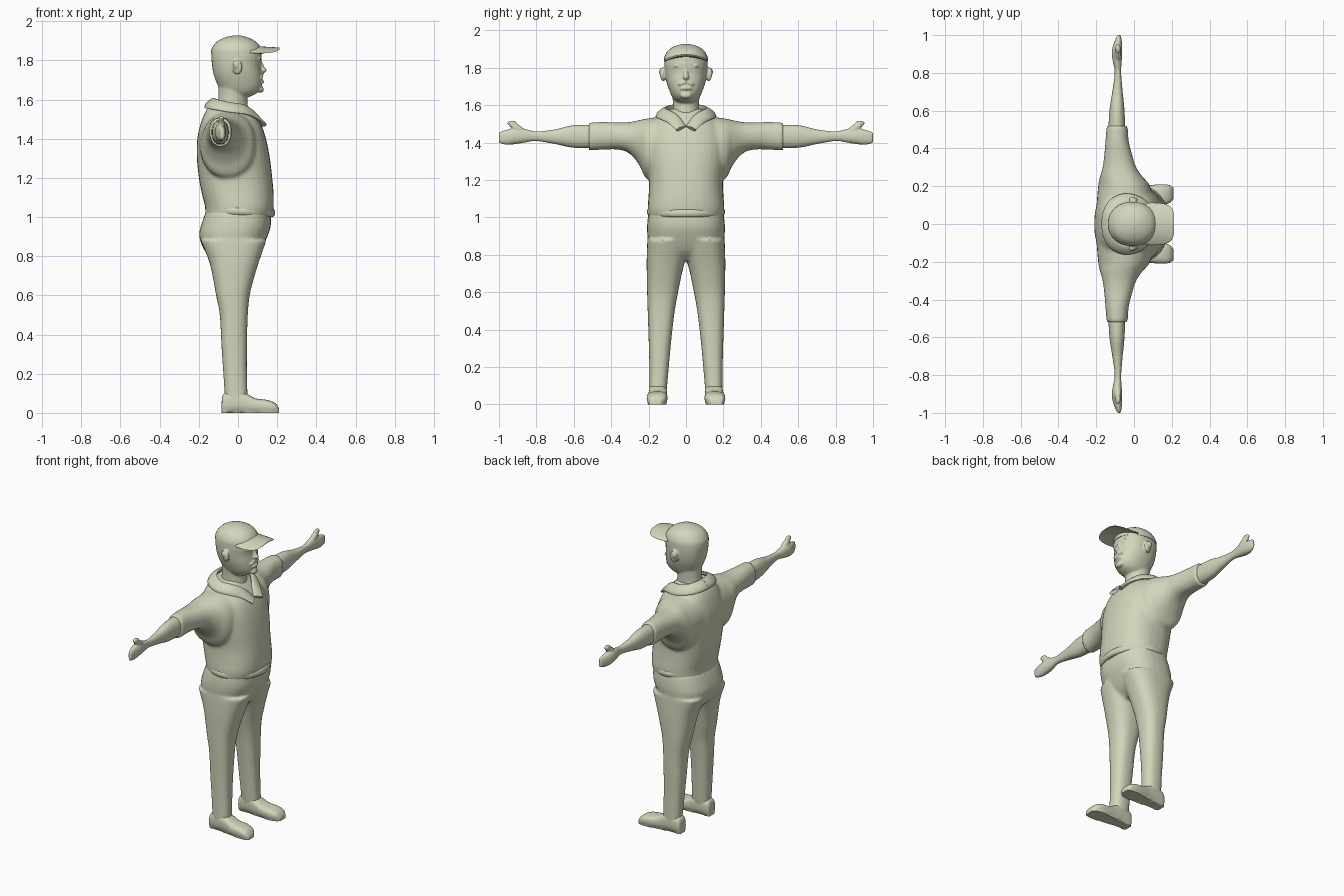
import bpy, bmesh, math
from mathutils import Vector, Matrix

if "Cube" in bpy.data.objects:
    bpy.data.objects.remove(bpy.data.objects["Cube"])

MAT = bpy.data.materials.new("pale clay")
MAT.diffuse_color = (0.65, 0.67, 0.50, 1)
MAT.use_nodes = True
MAT.node_tree.nodes["Principled BSDF"].inputs["Base Color"].default_value = MAT.diffuse_color


def spline(rows, k):
    """Catmull-Rom interpolation of rows of numbers, k steps per span."""
    out = []
    for i in range(len(rows) - 1):
        p0, p1, p2 = rows[max(i - 1, 0)], rows[i], rows[i + 1]
        p3 = rows[min(i + 2, len(rows) - 1)]
        for j in range(k):
            t = j / k
            out.append([0.5 * (2 * b + (c - a) * t + (2 * a - 5 * b + 4 * c - d) * t * t
                               + (3 * b - a - 3 * c + d) * t ** 3)
                        for a, b, c, d in zip(p0, p1, p2, p3)])
    return out + [list(rows[-1])]


def skin(bm, loops):
    rings = [[bm.verts.new(p) for p in lp] for lp in loops]
    n = len(rings[0])
    for r, q in zip(rings, rings[1:]):
        for i in range(n):
            bm.faces.new((r[i], r[(i + 1) % n], q[(i + 1) % n], q[i]))
    bm.faces.new(rings[0])
    bm.faces.new(rings[-1])


def loft(bm, axis, rows, sides=(1,), p=2.2, n=32, k=4):
    """rows: position along axis, low/high of first and of second other axis."""
    for s in sides:
        loops = []
        for t, a0, a1, b0, b1 in spline(rows, k):
            lp = []
            for i in range(n):
                c, d = math.cos(2 * math.pi * i / n), math.sin(2 * math.pi * i / n)
                a = (a0 + a1) / 2 + (a1 - a0) / 2 * math.copysign(abs(c) ** (2 / p), c)
                b = (b0 + b1) / 2 + (b1 - b0) / 2 * math.copysign(abs(d) ** (2 / p), d)
                x, y, z = {"x": (t, a, b), "y": (a, t, b), "z": (a, b, t)}[axis]
                lp.append((x, y * s, z))
            loops.append(lp)
        skin(bm, loops)


def sweep(bm, path, ra, rb, tilt=0.0, sides=(1,), center=(-0.02, 0), k=5):
    """Elliptical band along a path; ra is across (outward), rb is thickness."""
    pts = [Vector(p) for p in spline(path, k)]
    for s in sides:
        loops = []
        for i, c in enumerate(pts):
            T = (pts[min(i + 1, len(pts) - 1)] - pts[max(i - 1, 0)]).normalized()
            R = Vector((c.x - center[0], c.y - center[1], -tilt))
            R = (R - T * R.dot(T)).normalized()
            U = R.cross(T)
            lp = [c + R * ra * math.cos(a) + U * rb * math.sin(a)
                  for a in (2 * math.pi * j / 12 for j in range(12))]
            loops.append([(v.x, v.y * s, v.z) for v in lp])
        skin(bm, loops)


def ball(bm, c, r, rot=(0, 0, 0), sides=(1,)):
    for s in sides:
        m = Matrix.Translation((c[0], c[1] * s, c[2]))
        for ax, ang in zip("XYZ", rot):
            m = m @ Matrix.Rotation(ang * (1 if ax == "Y" else s), 4, ax)
        bmesh.ops.create_uvsphere(bm, u_segments=20, v_segments=12, radius=1,
                                  matrix=m @ Matrix.Diagonal((*r, 1)))


def finish(bm, name, voxel=0, smooth=0):
    bmesh.ops.recalc_face_normals(bm, faces=bm.faces)
    me = bpy.data.meshes.new(name)
    bm.to_mesh(me)
    bm.free()
    me.polygons.foreach_set("use_smooth", [True] * len(me.polygons))
    me.materials.append(MAT)
    ob = bpy.data.objects.new(name, me)
    bpy.context.collection.objects.link(ob)
    if voxel:
        m = ob.modifiers.new("blend", "REMESH")
        m.mode, m.voxel_size, m.use_smooth_shade = "VOXEL", voxel, True
        m = ob.modifiers.new("soften", "SMOOTH")
        m.factor, m.iterations = 0.5, smooth
    else:
        bpy.context.view_layer.objects.active = ob
        ob.select_set(True)
        bpy.ops.object.shade_smooth_by_angle(angle=math.radians(50))
        ob.select_set(False)
    return ob


BOTH = (1, -1)

# jacket: trunk plus shoulders and short sleeves, blended
bm = bmesh.new()
loft(bm, "z", [(z, a, b, -w, w) for z, a, b, w in (
    (1.0, -.168, .172, .2), (1.05, -.168, .182, .205), (1.12, -.185, .182, .2),
    (1.2, -.2, .175, .198), (1.3, -.21, .163, .21), (1.4, -.208, .143, .215),
    (1.48, -.19, .115, .19), (1.54, -.165, .07, .14), (1.58, -.13, .03, .09))], p=2.4)
loft(bm, "y", [(.08, -.2, .11, 1.22, 1.545), (.2, -.19, .085, 1.2, 1.53),
               (.25, -.18, .045, 1.28, 1.52), (.3, -.166, .012, 1.34, 1.51),
               (.36, -.158, -.008, 1.362, 1.507), (.44, -.151, -.028, 1.362, 1.51),
               (.52, -.145, -.033, 1.357, 1.507)], BOTH)
finish(bm, "jacket", .01, 4)

# forearms and hands with thumbs
bm = bmesh.new()
loft(bm, "y", [(.46, -.138, -.045, 1.37, 1.495), (.6, -.13, -.05, 1.372, 1.493),
               (.7, -.115, -.06, 1.392, 1.47), (.8, -.102, -.068, 1.408, 1.46),
               (.86, -.112, -.065, 1.4, 1.472), (.91, -.118, -.062, 1.392, 1.475),
               (.96, -.106, -.064, 1.388, 1.468), (1.0, -.088, -.07, 1.398, 1.455)], BOTH)
ball(bm, (-.085, .9, 1.475), (.018, .055, .02), (math.radians(32), 0, 0), BOTH)
ball(bm, (-.085, .93, 1.503), (.014, .025, .014), (0, 0, 0), BOTH)
finish(bm, "arms_and_hands", .006, 2)

# waistband hem wrapping the front and sides
bm = bmesh.new()
sweep(bm, [(.005 + .172 * math.cos(a), .196 * math.sin(a), 1.03 - .008 * math.cos(a))
           for a in (math.radians(-140 + 20 * i) for i in range(15))], .013, .021, k=3)
finish(bm, "jacket_hem")

# open collar, one half per side
bm = bmesh.new()
sweep(bm, [(-.145, -.02, 1.582), (-.14, .05, 1.58), (-.105, .11, 1.572), (-.04, .135, 1.56),
           (.03, .115, 1.55), (.08, .07, 1.525), (.125, .025, 1.475)], .036, .013, .12, BOTH)
finish(bm, "collar")

# trousers: hips and two legs, blended
bm = bmesh.new()
loft(bm, "z", [(z, a, b, -w, w) for z, a, b, w in (
    (.77, -.1, .06, .16), (.82, -.165, .11, .19), (.9, -.198, .15, .206),
    (.96, -.188, .168, .208), (1.03, -.163, .168, .2))], p=2.5)
loft(bm, "z", [(.05, -.065, .05, .105, .196), (.2, -.075, .046, .092, .196),
               (.35, -.085, .046, .078, .2), (.5, -.093, .05, .06, .205),
               (.6, -.112, .06, .042, .208), (.7, -.13, .085, .022, .21),
               (.78, -.15, .11, .002, .21), (.88, -.19, .145, -.01, .207)], BOTH, 2.5)
finish(bm, "trousers", .01, 4)

# shoes: flat soled, lofted from heel to toe
bm = bmesh.new()
loft(bm, "x", [(-.083, .125, .175, 0, .06), (-.07, .11, .19, 0, .1), (0, .103, .197, 0, .115),
               (.05, .102, .2, 0, .095), (.09, .1, .206, 0, .074), (.15, .1, .21, 0, .066),
               (.19, .112, .205, 0, .05), (.21, .135, .19, 0, .024)], BOTH, 2.8)
for v in bm.verts:
    if v.co.z < .012:
        v.co.z = 0
finish(bm, "shoes")

# head and neck with nose, ears, brows, moustache and lips
bm = bmesh.new()
loft(bm, "z", [(1.5, -.12, .06, -.08, .08), (1.59, -.102, .048, -.07, .07),
               (1.68, -.1, .05, -.075, .075)], p=2)
loft(bm, "z", [(z, a, b, -w, w) for z, a, b, w in (
    (1.61, -.06, .05, .045), (1.635, -.085, .1, .068), (1.67, -.102, .121, .086),
    (1.72, -.122, .122, .103), (1.77, -.132, .117, .112), (1.83, -.136, .12, .115),
    (1.87, -.125, .1, .105), (1.9, -.09, .07, .07))], p=2.2)
ball(bm, (.122, 0, 1.765), (.013, .012, .036), (0, math.radians(-17), 0))
ball(bm, (.13, 0, 1.75), (.017, .017, .012))
ball(bm, (.114, 0, 1.652), (.018, .03, .018))
ball(bm, (.122, 0, 1.69), (.012, .032, .009))
ball(bm, (.12, .02, 1.718), (.011, .026, .008), (math.radians(-22), 0, 0), BOTH)
ball(bm, (.104, .042, 1.808), (.011, .026, .007), (0, 0, math.radians(-15)), BOTH)
ball(bm, (.1, .042, 1.785), (.011, .016, .008), (0, 0, 0), BOTH)
ball(bm, (-.003, .122, 1.765), (.026, .014, .038), (0, 0, math.radians(25)), BOTH)
ball(bm, (-.012, .132, 1.778), (.016, .011, .022), (0, 0, math.radians(25)), BOTH)
finish(bm, "head", .0055, 2)

# cap crown
bm = bmesh.new()
loft(bm, "z", [(z, a, b, -w, w) for z, a, b, w in (
    (1.832, -.139, .123, .118), (1.855, -.136, .121, .116), (1.88, -.122, .107, .105),
    (1.9, -.102, .085, .087), (1.917, -.066, .05, .056), (1.927, -.022, .012, .018))], p=2.1)
finish(bm, "cap_crown")

# cap visor, arched downwards at the sides
bm = bmesh.new()
loft(bm, "x", [(.06, -.112, .112, 1.856, 1.876), (.12, -.112, .112, 1.857, 1.871),
               (.17, -.104, .104, 1.859, 1.868), (.2, -.085, .085, 1.86, 1.866),
               (.212, -.05, .05, 1.861, 1.865)])
for v in bm.verts:
    v.co.z -= 2.2 * v.co.y ** 2
finish(bm, "cap_visor")
